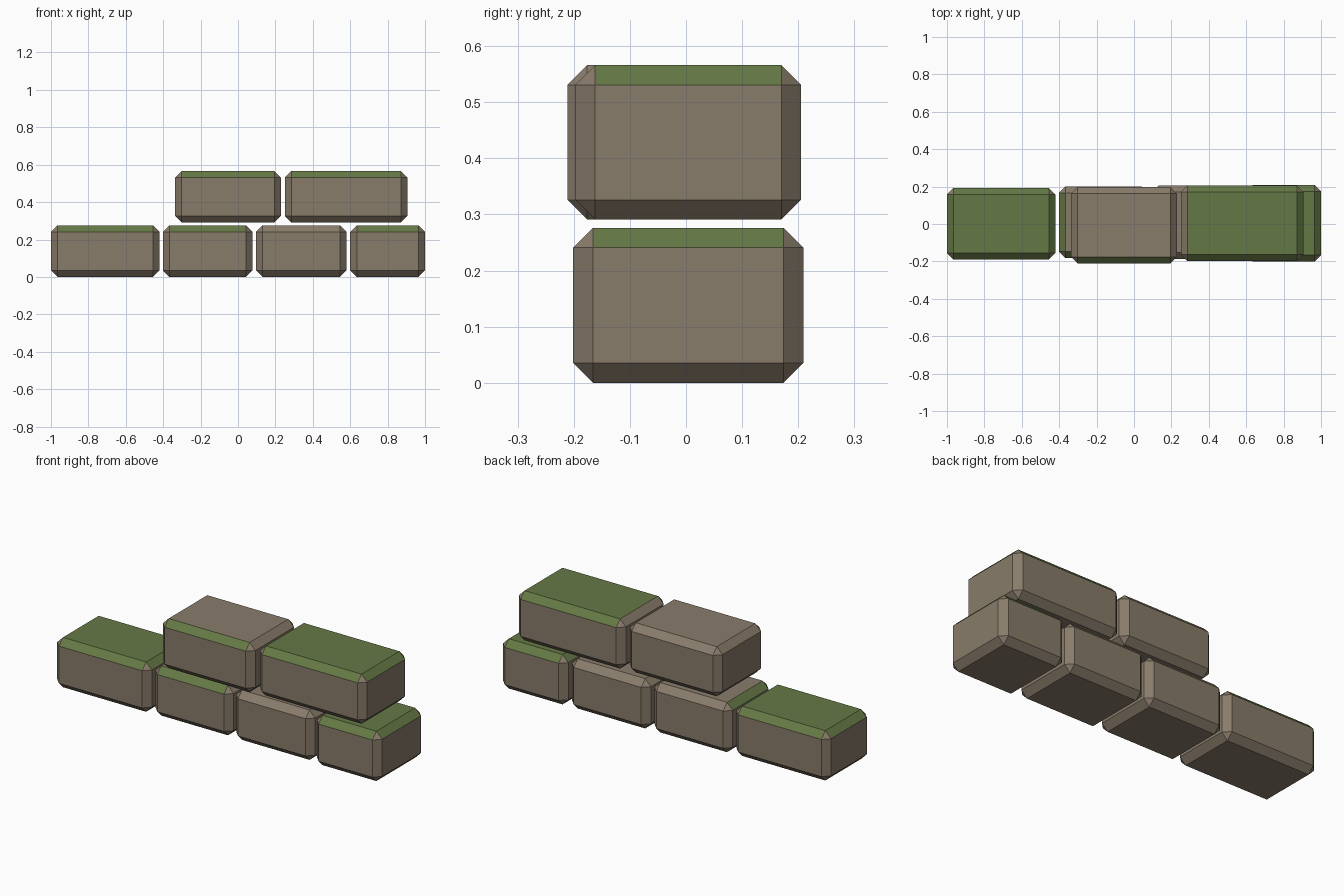
import bpy, bmesh
from mathutils import Vector

if "Cube" in bpy.data.objects:
    bpy.data.objects.remove(bpy.data.objects["Cube"])

CHAMFER = 0.035


def material(name, color):
    m = bpy.data.materials.new(name)
    m.diffuse_color = color
    m.use_nodes = True
    m.node_tree.nodes["Principled BSDF"].inputs["Base Color"].default_value = m.diffuse_color
    return m


STONE = material("stone", (0.25, 0.20, 0.145, 1))
MOSS = material("moss", (0.13, 0.19, 0.06, 1))

# Upper faces that moss can cover, by outward direction
SIDES = {"top": (0, 0, 1), "front": (0, -1, 1), "back": (0, 1, 1),
         "left": (-1, 0, 1), "right": (1, 0, 1)}


def block(name, x, y, z, moss):
    """Chamfered stone block spanning the given ranges, mossy on the named faces."""
    bm = bmesh.new()
    bmesh.ops.create_cube(bm, size=1)
    for v in bm.verts:
        v.co = Vector([(r[0] + r[1]) / 2 + c * (r[1] - r[0])
                       for c, r in zip(v.co, (x, y, z))])
    bmesh.ops.bevel(bm, geom=bm.edges[:], offset=CHAMFER, segments=1,
                    affect='EDGES', offset_type='OFFSET')
    bmesh.ops.recalc_face_normals(bm, faces=bm.faces[:])
    for f in bm.faces:
        f.normal_update()
        f.material_index = int(any(
            f.normal.dot(Vector(SIDES[s]).normalized()) > 0.98 for s in moss))
    mesh = bpy.data.meshes.new(name)
    bm.to_mesh(mesh)
    bm.free()
    mesh.materials.append(STONE)
    mesh.materials.append(MOSS)
    obj = bpy.data.objects.new(name, mesh)
    bpy.context.collection.objects.link(obj)


LOWER, UPPER = (0, 0.276), (0.291, 0.566)
ALL = list(SIDES)

# Lower course
block("lower_block_1", (-1.0, -0.42), (-0.19, 0.193), LOWER, ALL)
block("lower_block_2", (-0.402, 0.077), (-0.183, 0.2), LOWER, ["front", "left"])
block("lower_block_3", (0.096, 0.58), (-0.187, 0.205), LOWER, [])
block("lower_block_4", (0.6, 1.0), (-0.201, 0.209), LOWER, ALL)

# Upper course
block("upper_block_1", (-0.337, 0.23), (-0.211, 0.197), UPPER, ["front"])
block("upper_block_2", (0.25, 0.906), (-0.197, 0.205), UPPER,
      ["top", "front", "back", "right"])
